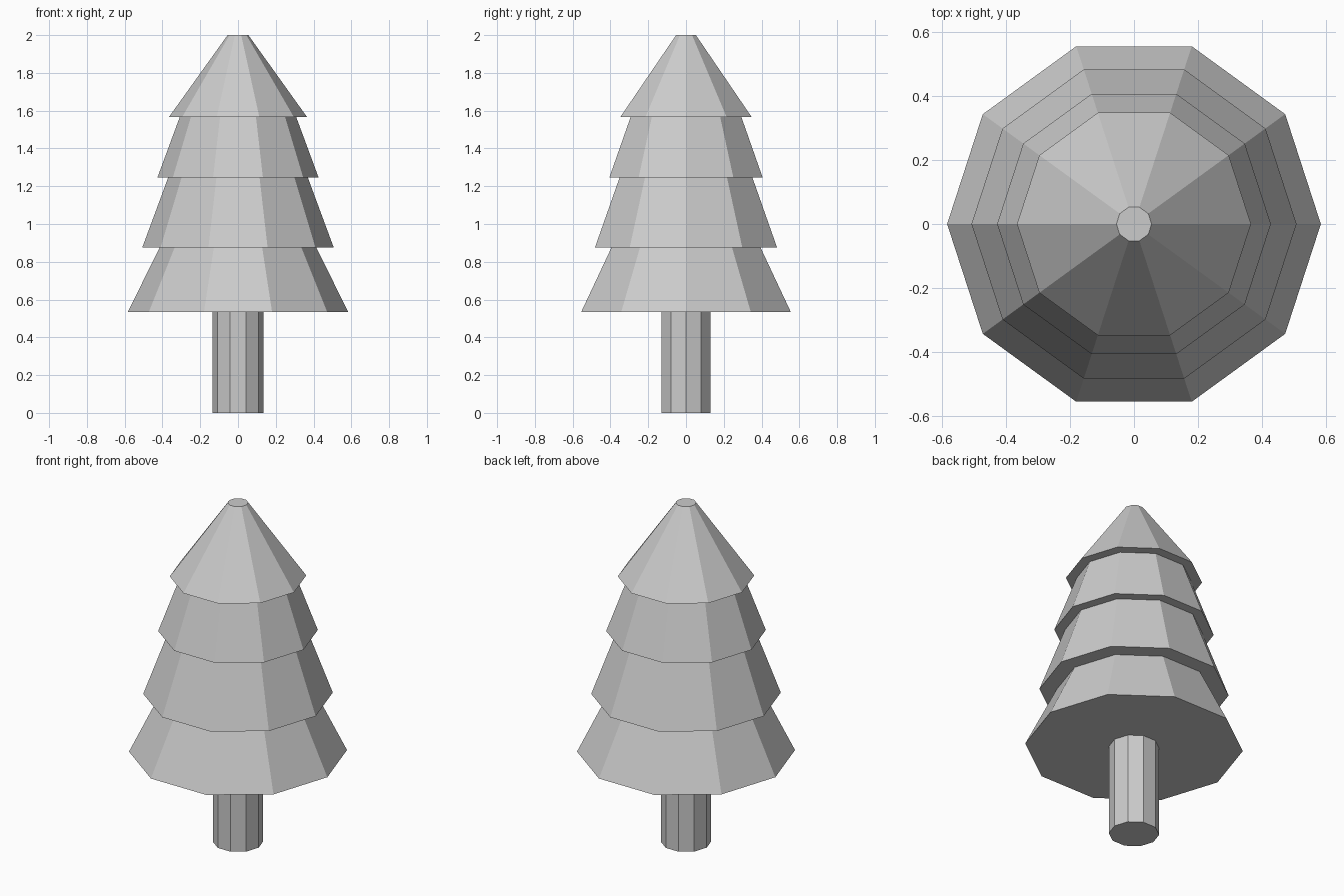
import bpy
import bmesh
from math import cos, sin, pi

if "Cube" in bpy.data.objects:
    bpy.data.objects.remove(bpy.data.objects["Cube"])

SIDES = 10


def lathe(name, profile, cap_bottom=True, cap_top=True):
    """Flat-faced solid of revolution from (radius, z) points, bottom to top."""
    bm = bmesh.new()
    rings = [[bm.verts.new((r * cos(2 * pi * i / SIDES), r * sin(2 * pi * i / SIDES), z))
              for i in range(SIDES)] for r, z in profile]
    for low, high in zip(rings, rings[1:]):
        for i in range(SIDES):
            j = (i + 1) % SIDES
            bm.faces.new((low[i], low[j], high[j], high[i]))
    if cap_bottom:
        bm.faces.new(rings[0][::-1])
    if cap_top:
        bm.faces.new(rings[-1])
    mesh = bpy.data.meshes.new(name)
    bm.to_mesh(mesh)
    bm.free()
    obj = bpy.data.objects.new(name, mesh)
    bpy.context.collection.objects.link(obj)
    return obj


# Trunk, hidden top left open under the foliage
lathe("trunk", [(0.135, 0.0), (0.135, 0.535)], cap_top=False)

# Foliage: each tier is (bottom radius, bottom z, top radius, top z)
tiers = [
    (0.583, 0.535, 0.415, 0.875),
    (0.507, 0.875, 0.370, 1.245),
    (0.427, 1.245, 0.308, 1.567),
    (0.365, 1.567, 0.055, 2.0),
]
profile = [p for r0, z0, r1, z1 in tiers for p in ((r0, z0), (r1, z1))]
lathe("foliage", profile)
